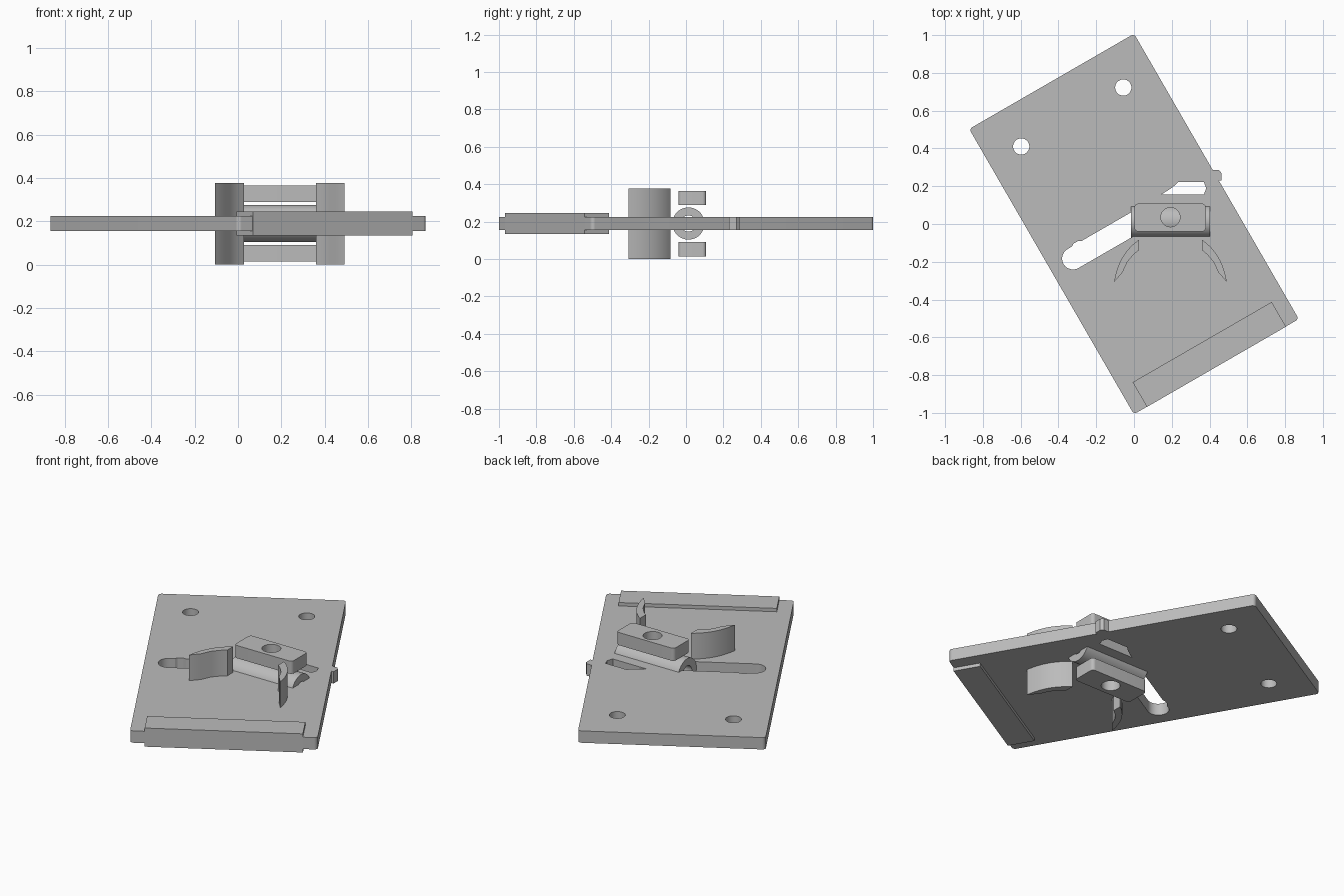
import bpy, bmesh
from math import cos, sin, pi, radians
from mathutils import Matrix

cube = bpy.data.objects.get("Cube")
if cube:
    bpy.data.objects.remove(cube)

grey = bpy.data.materials.new("plain_grey")
grey.use_nodes = True
grey.diffuse_color = (0.5, 0.5, 0.5, 1)
grey.node_tree.nodes["Principled BSDF"].inputs["Base Color"].default_value = (0.5, 0.5, 0.5, 1)

TILT = Matrix.Rotation(radians(30), 4, 'Z')
LOW, HIGH = 0.155, 0.225      # plate underside and top
MID_X, MID_Z = 0.193, 0.19    # centre of the fitting


def prism(name, pts, z0, z1, matrix=None):
    """Extrude a flat outline between two heights."""
    bm = bmesh.new()
    face = bm.faces.new([bm.verts.new((x, y, z0)) for x, y in pts])
    up = bmesh.ops.extrude_face_region(bm, geom=[face])
    verts = [v for v in up["geom"] if isinstance(v, bmesh.types.BMVert)]
    bmesh.ops.translate(bm, verts=verts, vec=(0, 0, z1 - z0))
    bmesh.ops.recalc_face_normals(bm, faces=bm.faces)
    if matrix:
        bm.transform(matrix)
    mesh = bpy.data.meshes.new(name)
    bm.to_mesh(mesh)
    bm.free()
    mesh.materials.append(grey)
    obj = bpy.data.objects.new(name, mesh)
    bpy.context.collection.objects.link(obj)
    return obj


def arc(cx, cy, r, a0, a1, n=12):
    angles = [radians(a0 + (a1 - a0) * i / n) for i in range(n + 1)]
    return [(cx + r * cos(a), cy + r * sin(a)) for a in angles]


def circle(cx, cy, r, n=40):
    return arc(cx, cy, r, 0, 360, n)[:-1]


def rounded(x0, x1, y0, y1, r):
    return (arc(x1 - r, y1 - r, r, 0, 90) + arc(x0 + r, y1 - r, r, 90, 180)
            + arc(x0 + r, y0 + r, r, 180, 270) + arc(x1 - r, y0 + r, r, 270, 360))


def bend(p0, p1, p2, n=12):
    """Quadratic curve through a control point."""
    return [tuple((1 - t) ** 2 * a + 2 * t * (1 - t) * b + t * t * c
                  for a, b, c in zip(p0, p1, p2)) for t in (i / n for i in range(n + 1))]


def cut(obj, *cutters):
    for c in cutters:
        mod = obj.modifiers.new("cut", 'BOOLEAN')
        mod.operation, mod.solver, mod.object = 'DIFFERENCE', 'EXACT', c
    bpy.context.view_layer.update()
    graph = bpy.context.evaluated_depsgraph_get()
    mesh = bpy.data.meshes.new_from_object(obj.evaluated_get(graph))
    obj.modifiers.clear()
    obj.data = mesh
    for c in cutters:
        bpy.data.objects.remove(c)


def smooth(obj):
    bpy.ops.object.select_all(action='DESELECT')
    obj.select_set(True)
    bpy.context.view_layer.objects.active = obj
    bpy.ops.object.shade_smooth_by_angle(angle=radians(25))


# Base plate with two mounting holes, a slot and a side window
plate = prism("base_plate", rounded(-0.504, 0.504, -0.872, 0.872, 0.02), LOW, HIGH, TILT)
holes = [prism("hole_cutter", circle(s * 0.312, 0.654, 0.043), 0, 0.4, TILT) for s in (-1, 1)]
slot_outline = (arc(-0.371, 0.003, 0.058, 270, 90)
                + [(-0.345, 0.061), (-0.33, 0.07), (-0.3, 0.07), (-0.285, 0.061),
                   (0.05, 0.061), (0.05, -0.055)])
slot = prism("slot_cutter", slot_outline, 0, 0.4, TILT)
window = prism("window_cutter", [(0.142, 0.155), (0.37, 0.155), (0.382, 0.19), (0.37, 0.222),
                                 (0.235, 0.222), (0.205, 0.195), (0.18, 0.178)], 0, 0.4)
cut(plate, *holes, slot, window)

# Raised strip along the front edge
strip = prism("edge_strip", [(-0.425, -0.873), (0.425, -0.873), (0.425, -0.722), (-0.425, -0.722)],
              0.135, 0.245, TILT)

# Small catch poking out of the side
catch = prism("side_catch", [(0.4, 0.22), (0.43, 0.218), (0.44, 0.23), (0.463, 0.23),
                             (0.463, 0.27), (0.45, 0.285), (0.4, 0.285)], LOW, HIGH)

# Hollow tube lying along x
along_x = Matrix.Translation((MID_X, 0.013, MID_Z)) @ Matrix.Rotation(pi / 2, 4, 'Y')
tube = prism("tube", circle(0, 0, 0.086, 48), -0.21, 0.21, along_x)
cut(tube, prism("bore_cutter", circle(0, 0, 0.043), -0.3, 0.3, along_x))

# Pierced blocks above and below the tube
blocks = []
for name, z in (("upper_block", 0.29), ("lower_block", 0.015)):
    block = prism(name, rounded(0.003, 0.38, -0.04, 0.108, 0.02), z, z + 0.075)
    cut(block, prism("block_cutter", circle(MID_X, 0.036, 0.051), z - 0.1, z + 0.2))
    blocks.append(block)

# Pair of curved upright wings
outer = bend((0.027, -0.083), (-0.083, -0.158), (-0.105, -0.307))
inner = [(-0.06, -0.255), (-0.035, -0.2), (0, -0.16), (0.027, -0.138)]
wings = []
for name, side in (("right_wing", 1), ("left_wing", -1)):
    pts = [(MID_X + side * (x - MID_X), y) for x, y in outer + inner]
    wings.append(prism(name, pts, 0, 0.377))

for obj in [plate, strip, catch, tube] + blocks + wings:
    smooth(obj)
